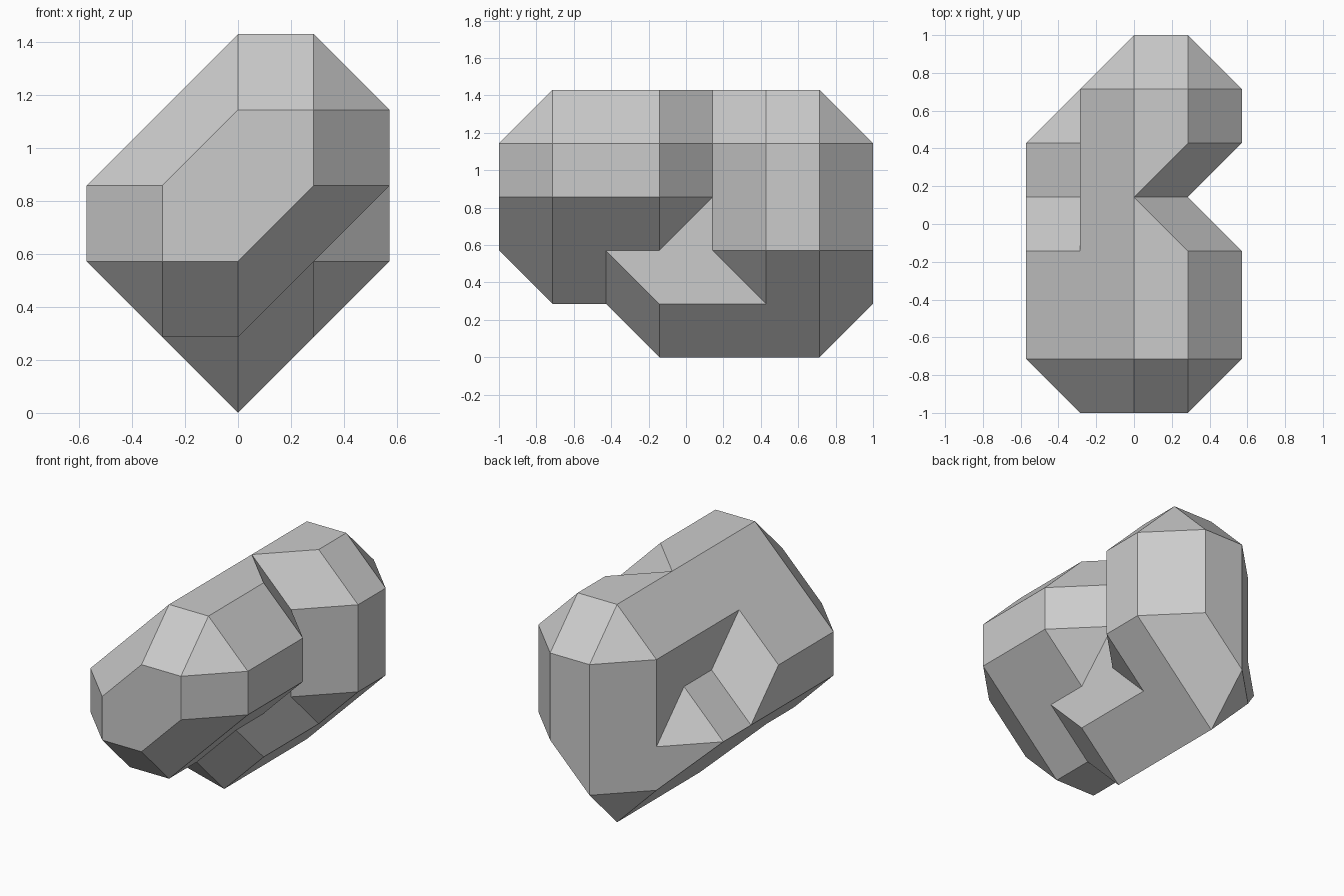
import bpy
import bmesh
from itertools import product

if "Cube" in bpy.data.objects:
    bpy.data.objects.remove(bpy.data.objects["Cube"])

U = 2 / 7            # lattice unit: the model is 4 x 7 x 5 units


def ball(x, y, z):
    """Corners of a bevelled cube, 3 units across, around a lattice centre."""
    pts = []
    for sx, sy, sz in product((-1, 1), repeat=3):
        for a, b, c in ((3, 1, 1), (1, 3, 1), (1, 1, 3)):
            pts.append((x + sx * a / 2, y + sy * b / 2, z + sz * c / 2))
    return pts


def hull(name, pts):
    """Convex part wrapped around lattice points."""
    bm = bmesh.new()
    for x, y, z in sorted(set(pts)):
        bm.verts.new((x * U, (y - 3.5) * U, z * U))
    res = bmesh.ops.convex_hull(bm, input=bm.verts)
    junk = {v for v in res["geom_interior"] + res["geom_unused"]
            if isinstance(v, bmesh.types.BMVert)}
    bmesh.ops.delete(bm, geom=list(junk), context='VERTS')
    bmesh.ops.dissolve_limit(bm, angle_limit=0.01, verts=bm.verts, edges=bm.edges)
    bmesh.ops.recalc_face_normals(bm, faces=bm.faces)
    me = bpy.data.meshes.new(name)
    bm.to_mesh(me)
    bm.free()
    ob = bpy.data.objects.new(name, me)
    bpy.context.collection.objects.link(ob)
    return ob


# slanted front arm, with its raised right end running back
body = hull("knot_body", ball(-.5, 1.5, 2.5) + ball(.5, 1.5, 3.5) + ball(.5, 2.5, 3.5))

parts = [
    # left bulge that slopes down toward the keel
    hull("left_bulge", ball(-.5, 1.5, 2.5) + ball(-.5, 2.5, 2.5)
         + [(-2, 4, 2), (-1, 4, 3), (-1, 3, 4)]),
    # core bridging front arm and rear column
    hull("bridge", [(0, 2, 5), (1, 2, 5), (1, 3, 5), (0, 4, 5), (1, 4, 4), (1, 4, 3),
                    (-1, 2, 4), (-1, 4, 4), (-1, 4, 3), (-1, 2, 1), (0, 2, 1),
                    (1, 2, 2), (1, 3, 2)]),
    # pointed keel along the bottom
    hull("keel", [(-2, 4, 2), (-2, 5, 2), (-1, 4, 3), (-1, 5, 3), (-1, 6, 2), (-1, 6, 1),
                  (0, 6, 0), (0, 3, 0), (-1, 2, 1), (0, 2, 1), (1, 2, 2), (1, 3, 1),
                  (1, 5, 1), (1, 4, 2), (1, 4, 3), (1, 3, 2)]),
    # tall rear column
    hull("rear_column", ball(.5, 5.5, 3.5)
         + [(0, 4, 5), (-1, 4, 4), (-1, 6, 4), (-1, 4, 1), (-1, 6, 1), (0, 5, 0), (0, 6, 0),
            (0, 7, 1), (1, 7, 2), (2, 6, 2), (2, 5, 2), (1, 5, 1), (1, 4, 2)]),
]

# fuse everything into one solid
bpy.context.view_layer.objects.active = body
for part in parts:
    mod = body.modifiers.new("join_" + part.name, 'BOOLEAN')
    mod.operation = 'UNION'
    mod.solver = 'EXACT'
    mod.object = part
    bpy.ops.object.modifier_apply(modifier=mod.name)
    bpy.data.objects.remove(part)

# tidy coplanar faces
bm = bmesh.new()
bm.from_mesh(body.data)
bmesh.ops.remove_doubles(bm, verts=bm.verts, dist=0.0005)
bmesh.ops.dissolve_limit(bm, angle_limit=0.01, verts=bm.verts, edges=bm.edges)
bm.to_mesh(body.data)
bm.free()
